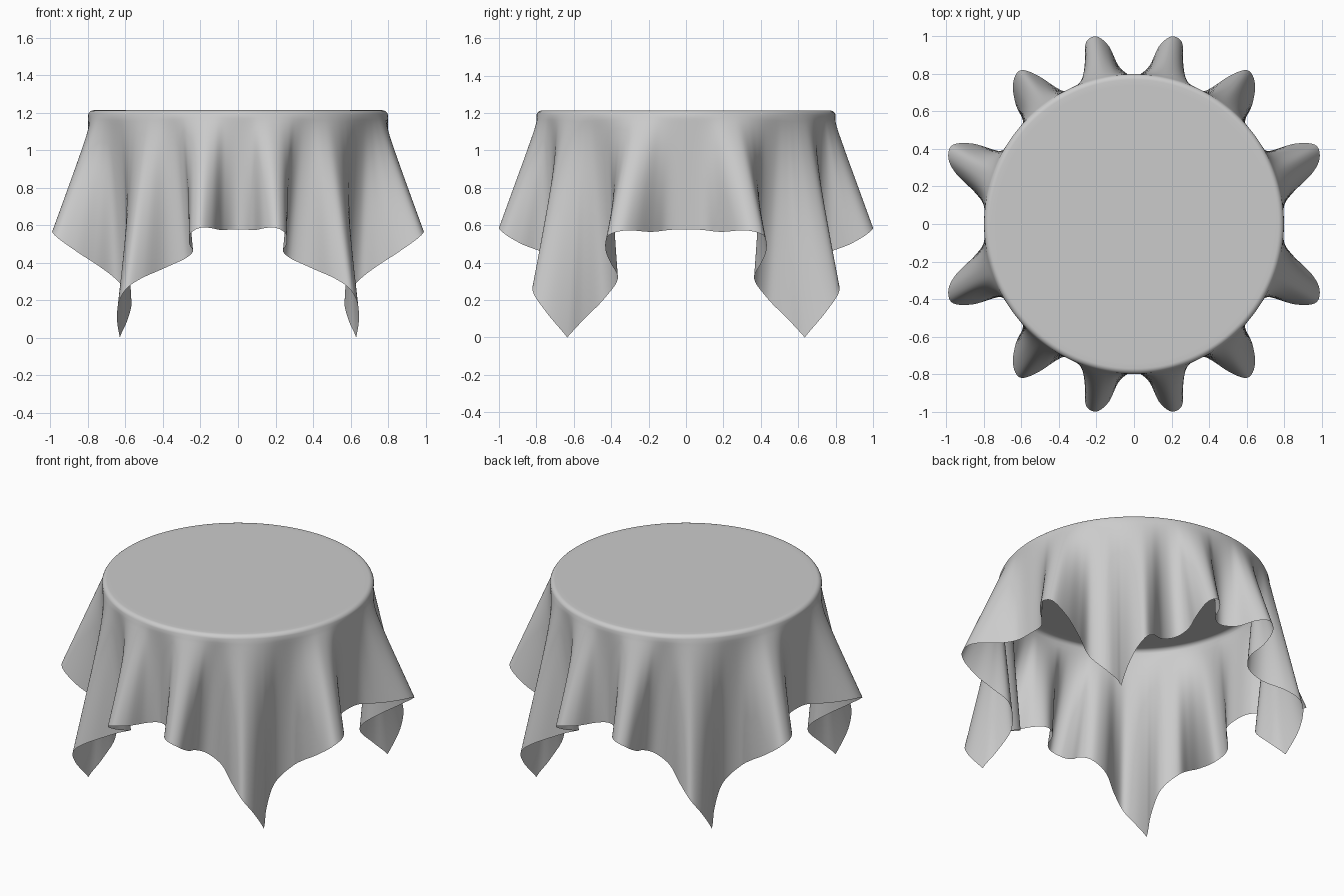
import bpy
import bmesh
import math
from mathutils import Vector

if "Cube" in bpy.data.objects:
    bpy.data.objects.remove(bpy.data.objects["Cube"])

HALF = 1.405      # half side of the square cloth
RIM = 0.80        # table radius including cloth
BEND = 0.03       # rounded table edge
TOP = 1.21
N, M = 480, 40    # columns around, rows down the drape

# Hem of one quarter: cloth angle in degrees, x, y
quarter = [
    (0, 0.79, 0.0), (5, 0.80, 0.10), (9, 0.85, 0.17), (13, 0.95, 0.27),
    (16.5, 0.99, 0.35), (20, 0.97, 0.42), (24, 0.87, 0.43), (28, 0.76, 0.40),
    (33, 0.65, 0.365), (38, 0.57, 0.44), (42, 0.59, 0.55), (45, 0.63, 0.635),
    (49, 0.645, 0.75), (53, 0.605, 0.82), (57, 0.51, 0.79), (61, 0.38, 0.71),
    (64, 0.28, 0.71), (67, 0.24, 0.78), (70, 0.26, 0.88), (74, 0.255, 0.97),
    (78, 0.20, 1.00), (81.5, 0.135, 0.95), (85, 0.08, 0.84), (90, 0.0, 0.79)]

# Mirror the quarter into a full loop
half = quarter + [(180 - a, -x, y) for a, x, y in reversed(quarter[:-1])]
keys = half + [(360 - a, x, -y) for a, x, y in reversed(half[1:-1])]
n = len(keys)


def key(i):
    a, x, y = keys[i % n]
    return a + 360 * (i // n), Vector((x, y))


def hem(angle):
    """Smooth closed curve through the hem points."""
    i = max(k for k in range(n) if keys[k][0] <= angle + 1e-9)
    (a0, p0), (a1, p1), (a2, p2), (a3, p3) = [key(i + k) for k in (-1, 0, 1, 2)]
    h = a2 - a1
    t = (angle - a1) / h
    m1 = (p2 - p0) / (a2 - a0) * h
    m2 = (p3 - p1) / (a3 - a1) * h
    return ((2*t**3 - 3*t*t + 1) * p1 + (t**3 - 2*t*t + t) * m1
            + (3*t*t - 2*t**3) * p2 + (t**3 - t*t) * m2)


def column(angle):
    """Points from the table centre, over the edge and down to the hem."""
    f = math.radians(angle)
    d = Vector((math.cos(f), math.sin(f)))
    pts = [(*(d * r), TOP) for r in (0.25, 0.5, 0.68, 0.74)]
    for k in range(6):
        b = math.radians(15 * k)
        r = RIM - BEND + BEND * math.sin(b)
        pts.append((*(d * r), TOP - BEND + BEND * math.cos(b)))
    length = HALF / max(abs(d.x), abs(d.y)) - RIM
    off = hem(angle) - d * RIM
    drop = math.sqrt(length**2 - off.length_squared)
    for k in range(1, M + 1):
        s = k / M
        pts.append((*(d * RIM + off * s), TOP - BEND - drop * s))
    return pts


# Draped cloth surface
bm = bmesh.new()
cols = [[bm.verts.new(p) for p in column(360 * i / N)] for i in range(N)]
for i in range(N):
    a, b = cols[i], cols[(i + 1) % N]
    for k in range(len(a) - 1):
        bm.faces.new((a[k], a[k + 1], b[k + 1], b[k]))
bm.faces.new([c[0] for c in cols])
for f in bm.faces:
    f.smooth = True
bmesh.ops.recalc_face_normals(bm, faces=bm.faces)
me = bpy.data.meshes.new("tablecloth")
bm.to_mesh(me)
bm.free()
cloth = bpy.data.objects.new("tablecloth", me)
bpy.context.collection.objects.link(cloth)
low = min(v.co.z for v in me.vertices)
cloth.location.z = -low
